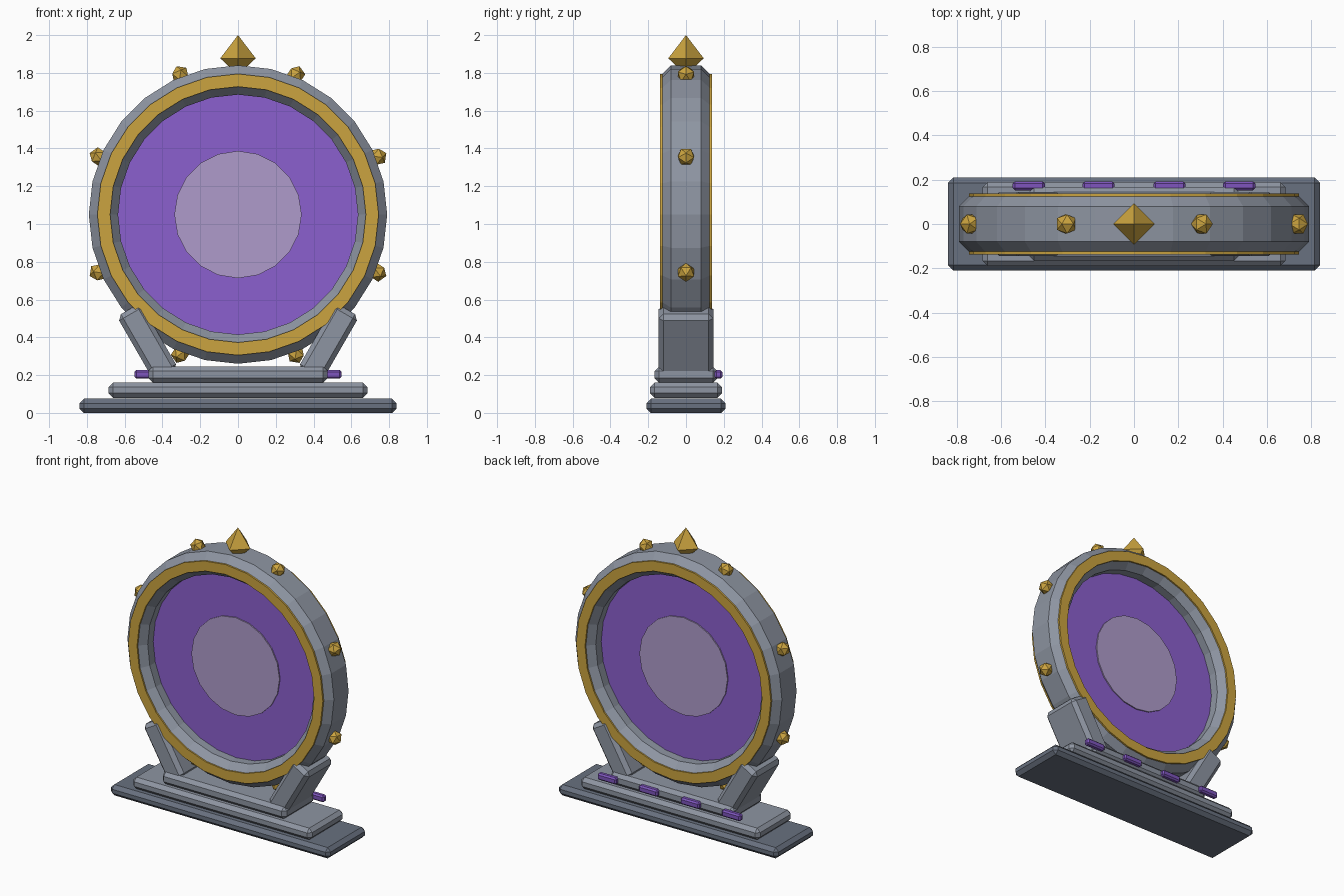
import bpy
import bmesh
from math import pi, sin, cos, radians
from mathutils import Matrix

cube = bpy.data.objects.get("Cube")
if cube:
    bpy.data.objects.remove(cube)

CENTRE = 1.05
SIDES = 28


def material(name, rgb):
    m = bpy.data.materials.new(name)
    m.use_nodes = True
    m.diffuse_color = (*rgb, 1)
    m.node_tree.nodes["Principled BSDF"].inputs["Base Color"].default_value = (*rgb, 1)
    return m


stone = material("light stone", (0.27, 0.30, 0.36))
dark_stone = material("dark stone", (0.14, 0.165, 0.215))
gold = material("gold", (0.60, 0.37, 0.05))
purple = material("portal purple", (0.26, 0.115, 0.62))
lilac = material("pale lilac", (0.43, 0.33, 0.60))
rune_purple = material("rune purple", (0.21, 0.09, 0.51))


def finish(name, bm, mat, matrix=Matrix()):
    bmesh.ops.recalc_face_normals(bm, faces=bm.faces)
    mesh = bpy.data.meshes.new(name)
    bm.to_mesh(mesh)
    bm.free()
    mesh.materials.append(mat)
    ob = bpy.data.objects.new(name, mesh)
    ob.matrix_world = matrix
    bpy.context.collection.objects.link(ob)
    return ob


def block(name, size, pos, mat, bevel, tilt=0):
    """Chamfered box, tilted about the y axis."""
    bm = bmesh.new()
    bmesh.ops.create_cube(bm, size=1, matrix=Matrix.Diagonal((*size, 1)))
    bmesh.ops.bevel(bm, geom=bm.edges[:], offset=bevel, segments=1, affect='EDGES')
    return finish(name, bm, mat, Matrix.Translation(pos) @ Matrix.Rotation(tilt, 4, 'Y'))


def hoop(name, profile, mat):
    """Closed (radius, y) profile swept round the portal axis."""
    bm = bmesh.new()
    rings = []
    for i in range(SIDES):
        a = 2 * pi * i / SIDES
        rings.append([bm.verts.new((r * cos(a), y, r * sin(a))) for r, y in profile])
    n = len(profile)
    for i, ring in enumerate(rings):
        after = rings[(i + 1) % SIDES]
        for j in range(n):
            k = (j + 1) % n
            bm.faces.new((ring[j], ring[k], after[k], after[j]))
    return finish(name, bm, mat, Matrix.Translation((0, 0, CENTRE)))


def disc(name, radius, depth, sides, mat):
    bm = bmesh.new()
    bmesh.ops.create_cone(bm, cap_ends=True, segments=sides, radius1=radius,
                          radius2=radius, depth=depth)
    return finish(name, bm, mat, Matrix.Translation((0, 0, CENTRE)) @ Matrix.Rotation(pi / 2, 4, 'X'))


# Stepped base
block("base_lower_step", (1.68, 0.42, 0.075), (0, 0, 0.0375), dark_stone, 0.024)
block("base_middle_step", (1.37, 0.38, 0.08), (0, 0, 0.12), stone, 0.024)
block("base_upper_step", (0.95, 0.335, 0.085), (0, 0, 0.2025), stone, 0.024)

# Leaning supports
for side, s in (("left", 1), ("right", -1)):
    block(side + "_support", (0.145, 0.29, 0.40), (s * 0.479, 0, 0.373), stone, 0.025, s * radians(30))

# Runes along the back of the base
for i, x in enumerate((-0.475, -0.16, 0.16, 0.475)):
    block(f"rune_{i + 1}", (0.145, 0.04, 0.046), (x, 0.172, 0.204), rune_purple, 0.01)

# Stone ring with chamfered rims
hoop("stone_ring", [(0.79, -0.08), (0.79, 0.08), (0.74, 0.13), (0.68, 0.13),
                    (0.635, 0.08), (0.635, -0.08), (0.68, -0.13), (0.74, -0.13)], stone)

# Gold trim on both faces
for face, s in (("front", -1), ("back", 1)):
    hoop(face + "_gold_trim", [(0.677, s * 0.12), (0.745, s * 0.12),
                               (0.745, s * 0.137), (0.677, s * 0.137)], gold)

# Portal surface and its pale core
disc("portal_surface", 0.65, 0.04, SIDES, purple)
disc("portal_core", 0.337, 0.056, 20, lilac)

# Gold studs round the rim, each pointing outwards
for i in range(8):
    a = radians(22.5 + 45 * i)
    bm = bmesh.new()
    bmesh.ops.create_icosphere(bm, subdivisions=1, radius=0.05)
    place = Matrix.Translation((0.8 * sin(a), 0, CENTRE + 0.8 * cos(a)))
    finish(f"stud_{i + 1}", bm, gold, place @ Matrix.Rotation(a, 4, 'Y'))

# Pointed finial: two square pyramids sharing a waist
bm = bmesh.new()
waist = [bm.verts.new((0.094 * cos(k * pi / 2), 0.094 * sin(k * pi / 2), 1.877)) for k in range(4)]
for tip_z in (2.0, 1.79):
    tip = bm.verts.new((0, 0, tip_z))
    for k in range(4):
        bm.faces.new((waist[k], waist[(k + 1) % 4], tip))
finish("top_finial", bm, gold)
